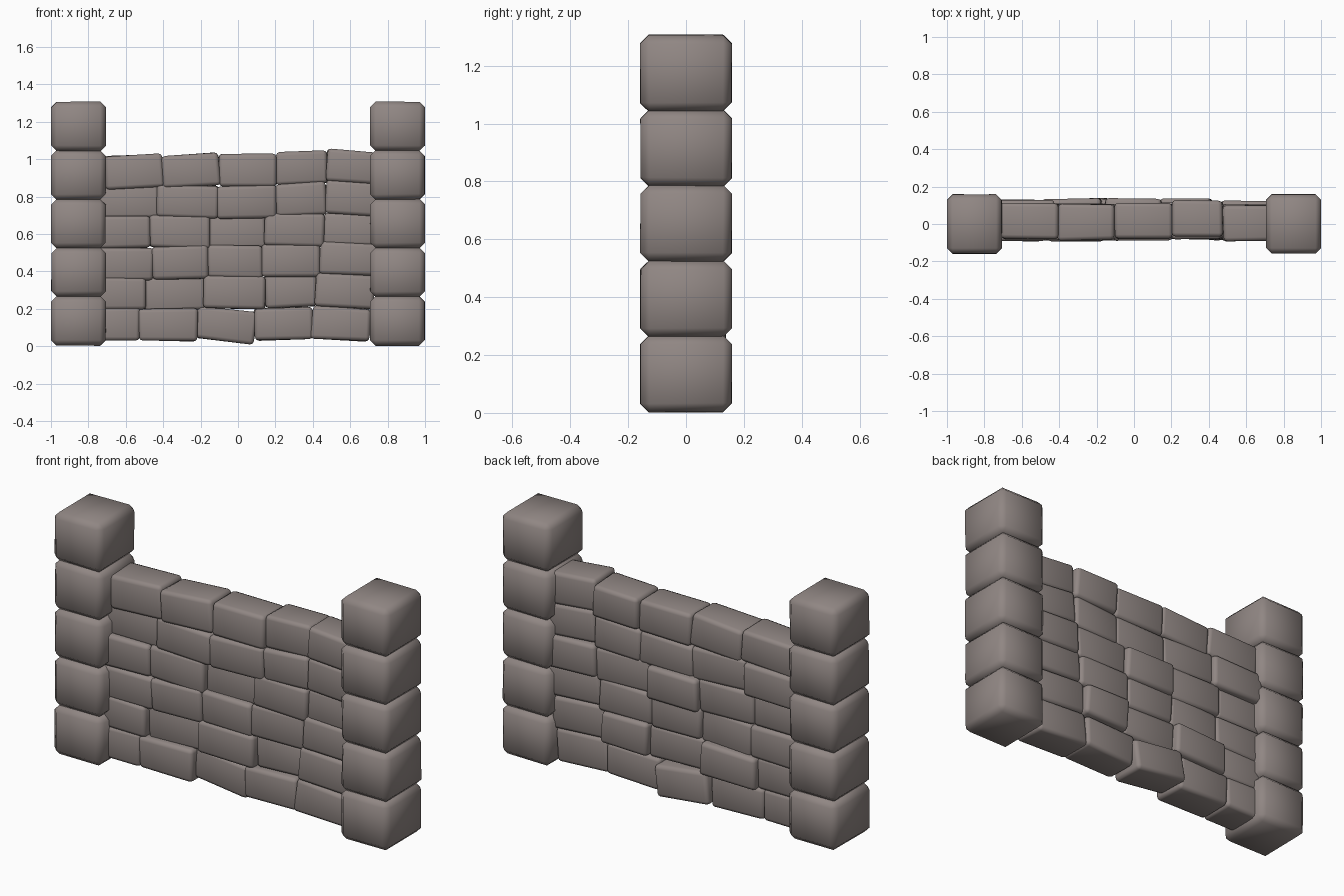
import bpy, bmesh, random
from math import atan
from mathutils import Matrix, Vector

if "Cube" in bpy.data.objects:
    bpy.data.objects.remove(bpy.data.objects["Cube"])

random.seed(4)

rock = bpy.data.materials.new("stone_grey")
rock.diffuse_color = (0.28, 0.24, 0.228, 1)
rock.use_nodes = True
rock.node_tree.nodes["Principled BSDF"].inputs["Base Color"].default_value = rock.diffuse_color


def stone(name, centre, size, tilt=0.0, jitter=0.0, bevel=0.02, segments=2):
    """Bevelled, slightly irregular block, rotated in the plane of the wall."""
    bm = bmesh.new()
    bmesh.ops.create_cube(bm, size=1)
    rot = Matrix.Rotation(-tilt, 4, 'Y')
    for v in bm.verts:
        p = Vector([c * s for c, s in zip(v.co, size)])
        p += Vector([random.uniform(-jitter, jitter) for _ in range(3)])
        v.co = rot @ p + Vector(centre)
    bmesh.ops.bevel(bm, geom=bm.edges[:], offset=bevel, segments=segments,
                    profile=0.5, affect='EDGES', clamp_overlap=True)
    for f in bm.faces:
        f.smooth = True
    mesh = bpy.data.meshes.new(name)
    bm.to_mesh(mesh)
    bm.free()
    mesh.materials.append(rock)
    obj = bpy.data.objects.new(name, mesh)
    bpy.context.collection.objects.link(obj)


# end pillars: five stacked blocks each
for side, x in (("left", -0.853), ("right", 0.853)):
    for i in range(5):
        stone(f"{side}_pillar_block_{i + 1}", (x, 0, 0.135 + i * 0.26),
              (0.292, 0.316, 0.264), jitter=0.002, bevel=0.03, segments=1)

# wall courses: joint x, stone centre z, rise across the stone, back y
courses = [
    ((-.53, -.22, .09, .395), (.118, .115, .11, .12, .12),
     (0, 0, -.036, .011, -.019), (.10, .105, .135, .11, .105)),
    ((-.495, -.18, .145, .415), (.28, .28, .285, .295, .295),
     (0, .012, -.005, .005, -.016), (.10, .135, .10, .135, .105)),
    ((-.455, -.16, .13, .44), (.44, .445, .45, .46, .467),
     (.005, .014, 0, 0, -.015), (.105, .10, .11, .115, .11)),
    ((-.47, -.15, .145, .46), (.61, .61, .61, .622, .622),
     (0, -.005, 0, -.005, -.011), (.10, .105, .135, .11, .125)),
    ((-.43, -.11, .20, .47), (.775, .775, .77, .785, .79),
     (.005, -.012, .005, .014, -.022), (.13, .105, .105, .11, .105)),
    ((-.40, -.10, .205, .475), (.935, .94, .94, .952, .957),
     (.016, .021, .005, .011, -.021), (.11, .105, .11, .125, .10)),
]
depth = 0.19
for r, (joints, mids, rises, backs) in enumerate(courses):
    ends = (max(-0.82, joints[0] - 0.31),) + joints + (min(0.82, joints[3] + 0.31),)
    for i in range(5):
        width = ends[i + 1] - ends[i]
        stone(f"wall_stone_{r + 1}_{i + 1}",
              ((ends[i] + ends[i + 1]) / 2, backs[i] - depth / 2, mids[i]),
              (width + 0.005, depth, 0.174), tilt=atan(rises[i] / width),
              jitter=0.005)
